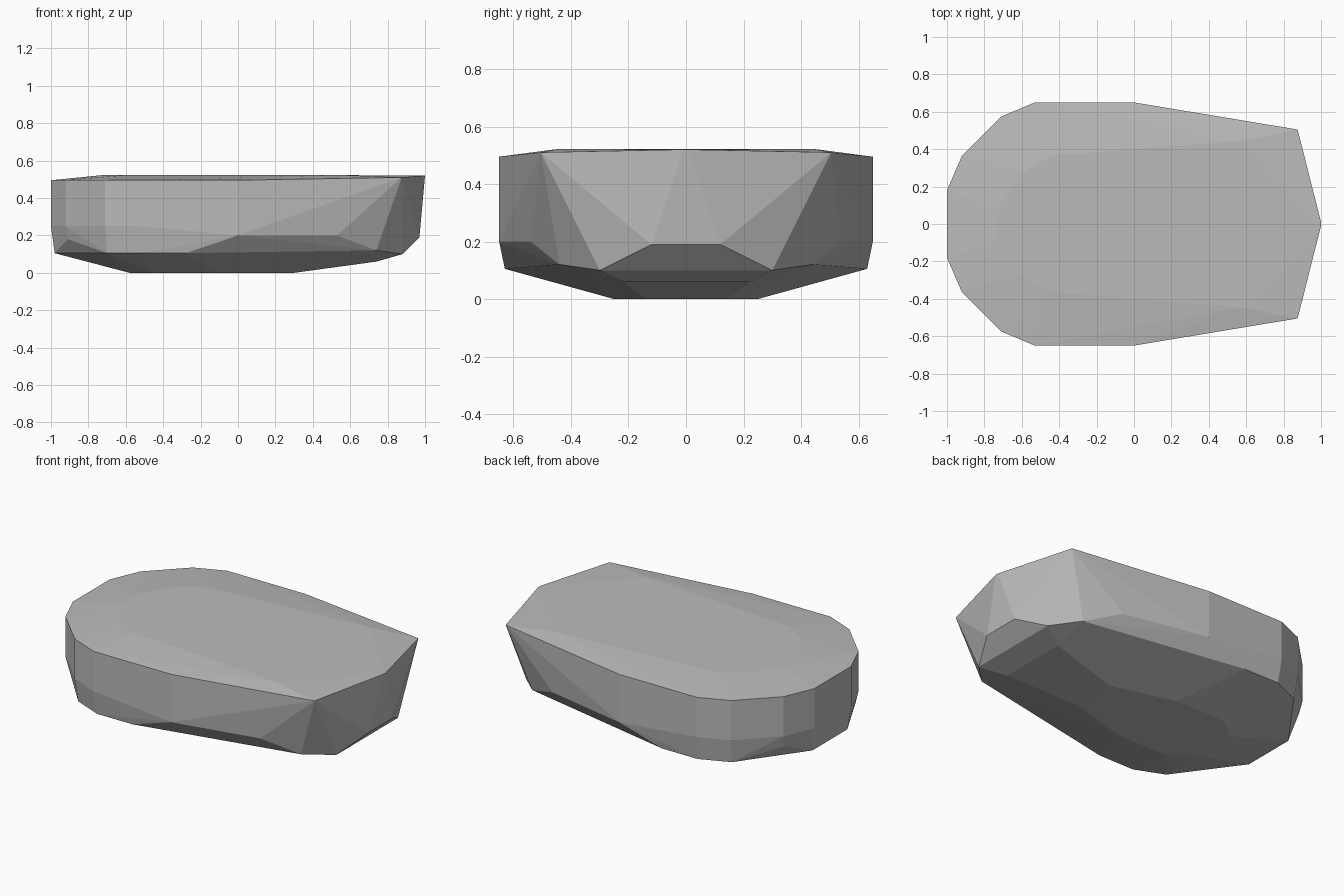
import bpy
import bmesh

cube = bpy.data.objects.get("Cube")
if cube:
    bpy.data.objects.remove(cube, do_unlink=True)

# Stone colour
mat = bpy.data.materials.new("stone grey")
mat.use_nodes = True
grey = (0.5, 0.5, 0.5, 1)
mat.diffuse_color = grey
mat.node_tree.nodes["Principled BSDF"].inputs["Base Color"].default_value = grey

# Outline of the upper edge, one side only: x, y
rim = [(-1, .18), (-.92, .365), (-.71, .575), (-.53, .65), (0, .65)]
half = [(x, y, .495) for x, y in rim]
# Lower end of the upright walls
half += [(x, y, .25) for x, y in rim[:4]] + [(0, .65, .2)]
# Pointed end and its shoulder
half += [(.875, .505, .51), (1, .01, .52)]
# Slightly raised top plate
half += [(x, y, .522) for x, y in [(-.73, .08), (-.6, .27), (-.45, .365), (.57, .445)]]
# Chamfered lower edge
half += [(-.98, .17, .105), (-.91, .35, .18), (-.7, .555, .105),
         (-.52, .63, .105), (-.28, .63, .105), (.53, .54, .2),
         (.74, .44, .12), (.88, .3, .1), (.97, .12, .19)]
# Underside and flat base
half += [(.74, .22, .06), (-.58, .14, 0), (-.45, .25, 0), (-.1, .25, 0), (.3, .14, 0)]

# Mirror the points and wrap them in a faceted convex skin
bm = bmesh.new()
for x, y, z in half:
    for side in (1, -1):
        bm.verts.new((x, side * y, z))
hull = bmesh.ops.convex_hull(bm, input=bm.verts)
loose = {g for g in hull["geom_interior"] + hull["geom_unused"]
         if isinstance(g, bmesh.types.BMVert)}
bmesh.ops.delete(bm, geom=list(loose), context="VERTS")
bmesh.ops.dissolve_limit(bm, angle_limit=.01, verts=bm.verts, edges=bm.edges)
bmesh.ops.recalc_face_normals(bm, faces=bm.faces)

mesh = bpy.data.meshes.new("stone")
bm.to_mesh(mesh)
bm.free()
mesh.materials.append(mat)
stone = bpy.data.objects.new("stone", mesh)
bpy.context.collection.objects.link(stone)
